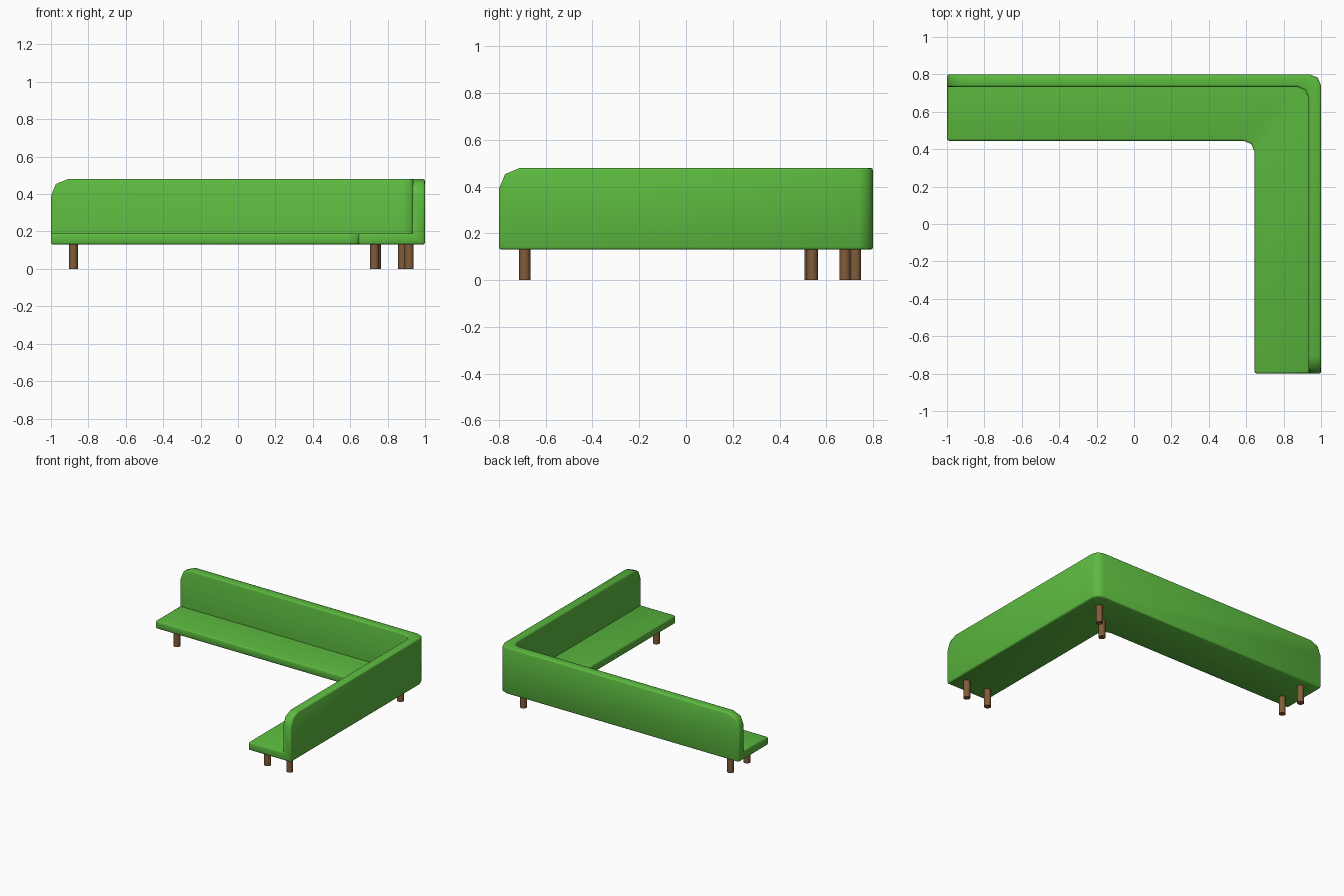
import bpy, bmesh, math

if "Cube" in bpy.data.objects:
    bpy.data.objects.remove(bpy.data.objects["Cube"])


def material(name, color):
    m = bpy.data.materials.new(name)
    m.diffuse_color = (*color, 1)
    m.use_nodes = True
    m.node_tree.nodes["Principled BSDF"].inputs["Base Color"].default_value = m.diffuse_color
    return m


green = material("green fabric", (0.107, 0.49, 0.05))
brown = material("brown wood", (0.22, 0.107, 0.042))


def finish(obj, mat):
    obj.data.materials.append(mat)
    bpy.ops.object.select_all(action='DESELECT')
    obj.select_set(True)
    bpy.context.view_layer.objects.active = obj
    bpy.ops.object.shade_smooth_by_angle(angle=math.radians(50))


# Corner bench: L-shaped cross-section (inset from outer wall, height) swept round the corner
Z0, SEAT, TOP = 0.13, 0.19, 0.48
profile = [(0, Z0), (0, TOP), (0.067, TOP), (0.067, SEAT), (0.355, SEAT), (0.355, Z0)]
R = 0.06
bm = bmesh.new()
stations = [[] for _ in range(5)]
for d, z in profile:
    cx, cy = 1 - d, 0.8 - d
    path = [(-1, cy), (cx - R, cy), (cx - 0.29 * R, cy - 0.29 * R), (cx, cy - R), (cx, -0.8)]
    for ring, (x, y) in zip(stations, path):
        ring.append(bm.verts.new((x, y, z)))
for a, b in zip(stations, stations[1:]):
    for i in range(6):
        j = (i + 1) % 6
        bm.faces.new((a[i], a[j], b[j], b[i]))
bm.faces.new(stations[0])
bm.faces.new(stations[-1][::-1])
bmesh.ops.recalc_face_normals(bm, faces=bm.faces)

# Rounded top corners at the two free ends of the backrest
ends = [e for e in bm.edges
        if all(v.co.z > TOP - 1e-4 for v in e.verts)
        and (all(v.co.x < -0.999 for v in e.verts) or all(v.co.y < -0.799 for v in e.verts))]
bmesh.ops.bevel(bm, geom=ends, offset=0.09, offset_type='OFFSET', segments=2,
                profile=0.5, affect='EDGES')

# Soft outer edges, leaving the seat crease sharp
sharp = [e for e in bm.edges if e.is_manifold
         and e.calc_face_angle_signed(0) > math.radians(55)]
bmesh.ops.bevel(bm, geom=sharp, offset=0.011, offset_type='OFFSET', segments=2,
                profile=0.5, affect='EDGES', clamp_overlap=True)
mesh = bpy.data.meshes.new("corner_bench")
bm.to_mesh(mesh)
bm.free()
bench = bpy.data.objects.new("corner_bench", mesh)
bpy.context.collection.objects.link(bench)
finish(bench, green)

# Round wooden legs: a pair at each end and a pair at the corner
legs = {"left_front_leg": (-0.88, 0.53), "left_back_leg": (-0.88, 0.725),
        "corner_inner_leg": (0.74, 0.54), "corner_outer_leg": (0.88, 0.68),
        "right_inner_leg": (0.73, -0.69), "right_outer_leg": (0.915, -0.69)}
for name, (x, y) in legs.items():
    bpy.ops.mesh.primitive_cylinder_add(vertices=16, radius=0.024, depth=Z0,
                                        location=(x, y, Z0 / 2))
    leg = bpy.context.object
    leg.name = name
    finish(leg, brown)
